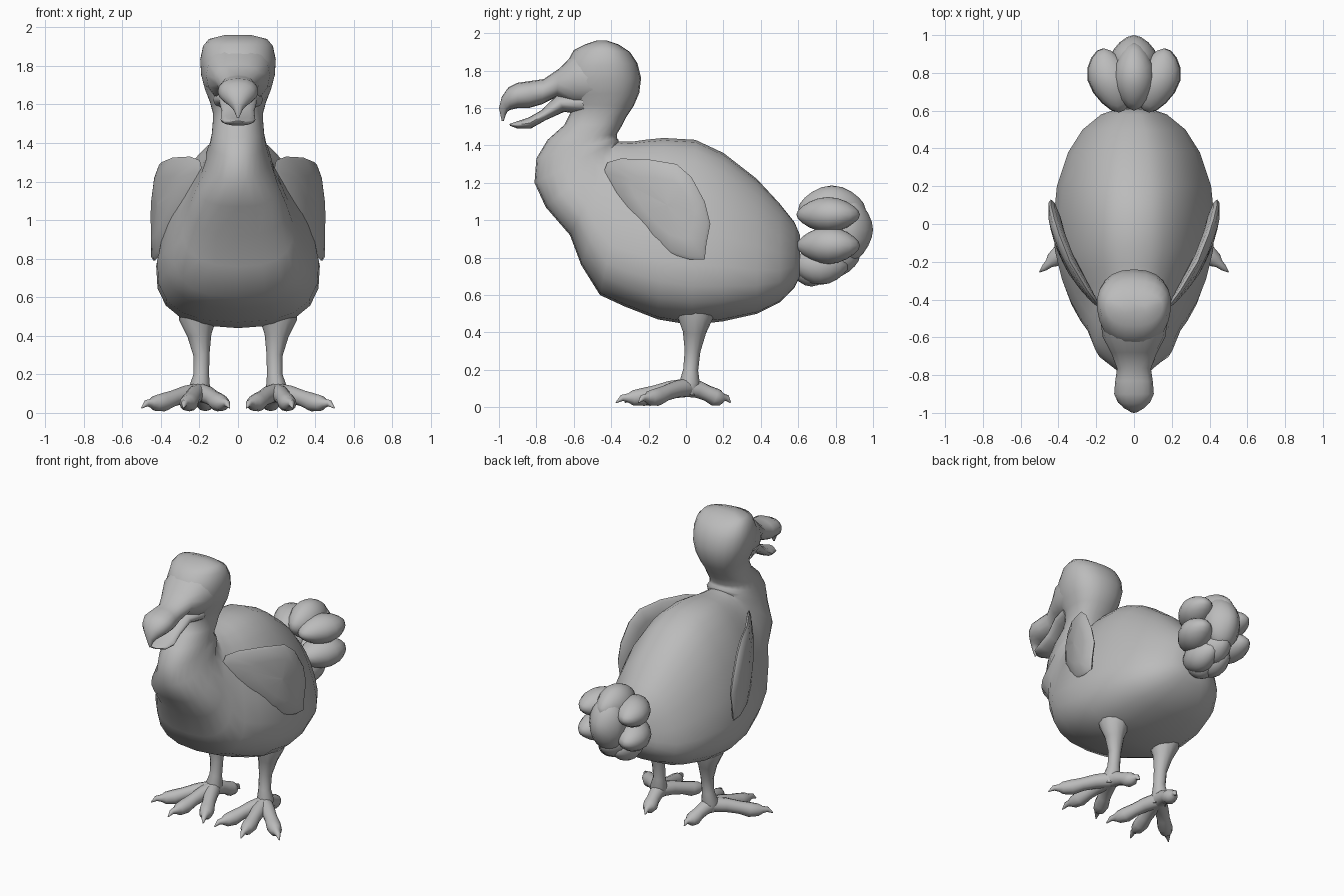
import bpy
import bmesh
import math
from mathutils import Vector

cube = bpy.data.objects.get("Cube")
if cube:
    bpy.data.objects.remove(cube, do_unlink=True)

# One plain material for the whole bird
grey = bpy.data.materials.new("clay_grey")
grey.use_nodes = True
tone = (0.5, 0.5, 0.5, 1)
grey.diffuse_color = tone
grey.node_tree.nodes["Principled BSDF"].inputs["Base Color"].default_value = tone


def finish(bm, name, sharp_angle=60):
    """Turn a bmesh into a smooth shaded, named object."""
    bmesh.ops.recalc_face_normals(bm, faces=bm.faces)
    mesh = bpy.data.meshes.new(name)
    bm.to_mesh(mesh)
    bm.free()
    mesh.materials.append(grey)
    mesh.shade_smooth()
    mesh.set_sharp_from_angle(angle=math.radians(sharp_angle))
    obj = bpy.data.objects.new(name, mesh)
    bpy.context.collection.objects.link(obj)
    return obj


def loft(name, rings, sharp_angle=60):
    """Skin a list of equally long vertex rings and close both ends."""
    bm = bmesh.new()
    loops = [[bm.verts.new(point) for point in ring] for ring in rings]
    count = len(rings[0])
    for first, second in zip(loops, loops[1:]):
        for i in range(count):
            j = (i + 1) % count
            bm.faces.new((first[i], first[j], second[j], second[i]))
    bm.faces.new(loops[0])
    bm.faces.new(loops[-1])
    return finish(bm, name, sharp_angle)


def power(value, exponent):
    return math.copysign(abs(value) ** exponent, value)


def section(upper, lower, half_width, pear=0, exponent=1, count=24):
    """Cross-section spanning two (y, z) profile points."""
    top, bottom = Vector((0, *upper)), Vector((0, *lower))
    centre, half = (top + bottom) / 2, (top - bottom) / 2
    ring = []
    for i in range(count):
        angle = math.tau * i / count
        up = power(math.sin(angle), exponent)
        side = power(math.cos(angle), exponent) * half_width * (1 - pear * up)
        ring.append(centre + half * up + Vector((side, 0, 0)))
    return ring


def tube(name, points, radii, count=12):
    """Round limb along a path with a radius at each point."""
    points = [Vector(p) for p in points]
    overall = points[-1] - points[0]
    steep = abs(overall.z) > abs(overall.x) + abs(overall.y)
    reference = Vector((0, 1, 0)) if steep else Vector((0, 0, 1))
    rings = []
    for i, (point, radius) in enumerate(zip(points, radii)):
        tangent = points[min(i + 1, len(points) - 1)] - points[max(i - 1, 0)]
        side = tangent.cross(reference).normalized()
        normal = side.cross(tangent).normalized()
        rings.append([point + radius * (side * math.cos(math.tau * k / count)
                                        + normal * math.sin(math.tau * k / count))
                      for k in range(count)])
    return loft(name, rings)


# Body, from rump to the base of the neck: top point, bottom point, half width
torso = [
    ((.61, .92), (.61, .7), .08), ((.58, .99), (.58, .64), .16),
    ((.5, 1.09), (.5, .56), .25), ((.38, 1.22), (.38, .5), .32),
    ((.2, 1.36), (.2, .46), .375), ((.05, 1.43), (.03, .44), .39),
    ((-.12, 1.44), (-.15, .47), .385), ((-.22, 1.43), (-.33, .54), .35),
    ((-.29, 1.42), (-.46, .6), .31), ((-.33, 1.42), (-.56, .76), .265),
    ((-.35, 1.42), (-.62, .92), .23), ((-.36, 1.42), (-.75, 1.07), .19),
]
# Neck and head, from the breast to the crown: back point, front point, half width
neck_head = [
    ((-.36, 1.43), (-.81, 1.2), .165), ((-.37, 1.44), (-.8, 1.33), .145),
    ((-.37, 1.46), (-.74, 1.43), .135), ((-.34, 1.51), (-.65, 1.51), .13),
    ((-.32, 1.55), (-.62, 1.57), .13), ((-.28, 1.61), (-.62, 1.62), .145),
    ((-.25, 1.68), (-.65, 1.67), .17), ((-.24, 1.76), (-.67, 1.74), .19),
    ((-.26, 1.84), (-.65, 1.82), .195), ((-.3, 1.9), (-.6, 1.91), .18),
    ((-.36, 1.94), (-.54, 1.94), .15), ((-.42, 1.96), (-.48, 1.96), .07),
]
loft("body_neck_and_head",
     [section(*row, pear=.34, exponent=.78) for row in torso]
     + [section(*row, pear=-.12, exponent=.88) for row in neck_head], 80)

# Hooked upper beak
upper_beak = [
    ((-.5, 1.93), (-.5, 1.6), .18), ((-.6, 1.89), (-.6, 1.61), .165),
    ((-.68, 1.81), (-.69, 1.66), .12), ((-.76, 1.755), (-.77, 1.62), .09),
    ((-.83, 1.745), (-.84, 1.6), .1), ((-.9, 1.735), (-.9, 1.6), .105),
    ((-.95, 1.71), (-.94, 1.59), .085), ((-.985, 1.66), (-.955, 1.58), .055),
    ((-1, 1.6), (-.965, 1.56), .025), ((-.985, 1.53), (-.975, 1.53), .005),
]
loft("upper_beak", [section(*row, exponent=.9, count=16) for row in upper_beak])

# Lower beak
lower_beak = [
    ((-.56, 1.69), (-.54, 1.56), .13), ((-.69, 1.67), (-.65, 1.58), .1),
    ((-.77, 1.59), (-.75, 1.535), .085), ((-.84, 1.55), (-.83, 1.49), .09),
    ((-.9, 1.53), (-.9, 1.49), .075), ((-.945, 1.515), (-.94, 1.505), .02),
]
loft("lower_beak", [section(*row, count=16) for row in lower_beak])

# Folded wings: a leaf outline in (y, z), bent around the flank
wing_outline = [
    (-.44, 1.26), (-.42, 1.31), (-.35, 1.33), (-.2, 1.325), (-.05, 1.3),
    (.03, 1.23), (.1, 1.1), (.13, .98), (.11, .88), (.1, .79), (.02, .79),
    (-.08, .82), (-.18, .9), (-.3, 1.03), (-.38, 1.15),
]
wing_centre = Vector((-.1, 1.08))
wing_layers = [(.02, -.05), (.6, -.045), (.92, -.02), (1, 0), (.93, .012), (.6, .02), (.02, .02)]


def flank(y, z):
    """Sideways position of the wing surface."""
    back = (y + .44) / .57
    return .2 + .48 * back - .24 * back * back - .12 * max(0, z - 1.15)


def wing(name, side):
    rings = []
    for scale, offset in wing_layers:
        ring = []
        for point in wing_outline:
            y, z = wing_centre + (Vector(point) - wing_centre) * scale
            ring.append((side * (flank(y, z) + offset), y, z))
        rings.append(ring)
    loft(name, rings, 50)


# Legs with three front toes and one back toe; x is mirrored per side
leg_path = [(.2, .05, .57), (.21, .05, .48), (.2, .045, .4),
            (.19, .035, .3), (.19, .025, .2), (.2, .02, .13), (.2, .01, .07)]
leg_radii = (.11, .095, .062, .042, .04, .055, .045)
toe_tips = {"outer_toe": (.45, -.21), "middle_toe": (.27, -.31),
            "inner_toe": (.07, -.27), "back_toe": (.16, .2)}
toe_profile = [(0, .105, .05), (.3, .095, .046), (.55, .075, .042), (.75, .055, .048),
               (.92, .05, .04), (1, .05, .024), (1.1, .05, .017), (1.2, .025, .003)]


def toe(name, side, tip):
    ankle = Vector((.2, .01))
    path = []
    for along, height, _ in toe_profile:
        x, y = ankle + (Vector(tip) - ankle) * along
        path.append((side * x, y, height))
    tube(name, path, [radius for _, _, radius in toe_profile])


def puff(name, location, size, spread=0):
    """Tail feather tuft, pinched at both ends and leaning outwards to the rear."""
    bm = bmesh.new()
    bmesh.ops.create_uvsphere(bm, u_segments=16, v_segments=10, radius=1)
    for vert in bm.verts:
        x, y, z = vert.co
        pinch = 1.05 - .3 * y * y
        vert.co = Vector(location) + Vector((x * pinch * size[0] + spread * y,
                                             y * size[1], z * pinch * size[2]))
    finish(bm, name)


for label, side in (("left", 1), ("right", -1)):
    wing(label + "_wing", side)
    tube(label + "_leg", [(side * x, y, z) for x, y, z in leg_path], leg_radii)
    for toe_name, tip in toe_tips.items():
        toe(label + "_" + toe_name, side, tip)
    # Paired tail tufts
    puff(label + "_upper_tail_tuft", (side * .12, .76, 1.03), (.115, .17, .09), side * .04)
    puff(label + "_lower_tail_tuft", (side * .125, .76, .865), (.115, .17, .095), side * .04)
    puff(label + "_under_tail_tuft", (side * .05, .72, .76), (.09, .15, .1))

# Central tail tufts
puff("top_tail_tuft", (0, .78, 1.06), (.105, .18, .12))
puff("rear_tail_tuft", (0, .87, .95), (.12, .13, .17))
puff("base_tail_tuft", (0, .79, .81), (.1, .14, .11))
puff("root_tail_tuft", (0, .67, .74), (.09, .11, .09))
